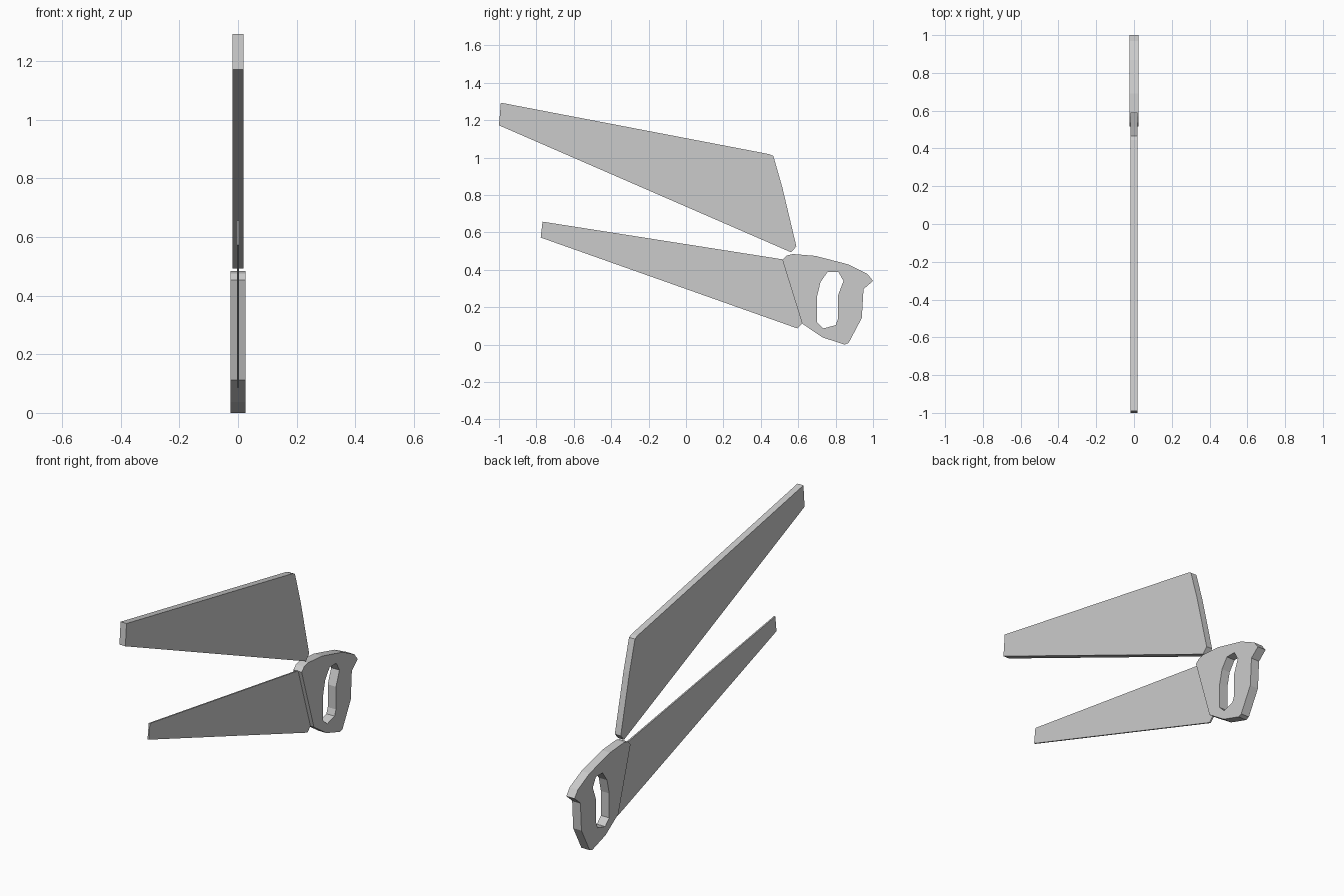
import bpy, bmesh
from mathutils import Matrix

if "Cube" in bpy.data.objects:
    bpy.data.objects.remove(bpy.data.objects["Cube"])

# maps the flat outline (u, v, depth) to world (y, z, x)
TO_SIDE = Matrix(((0, 0, 1, 0), (1, 0, 0, 0), (0, 1, 0, 0), (0, 0, 0, 1)))


def plate(name, half_width, *outlines):
    """Flat plate from (y, z) outlines; any outline inside another is a hole."""
    curve = bpy.data.curves.new(name + "_outline", 'CURVE')
    curve.dimensions = '2D'
    curve.fill_mode = 'BOTH'
    curve.extrude = half_width
    for pts in outlines:
        s = curve.splines.new('POLY')
        s.points.add(len(pts) - 1)
        for p, (y, z) in zip(s.points, pts):
            p.co = (y, z, 0, 1)
        s.use_cyclic_u = True
    helper = bpy.data.objects.new(name + "_outline", curve)
    bpy.context.collection.objects.link(helper)
    bpy.context.view_layer.update()
    mesh = bpy.data.meshes.new_from_object(
        helper.evaluated_get(bpy.context.evaluated_depsgraph_get()))
    bpy.data.objects.remove(helper)

    bm = bmesh.new()
    bm.from_mesh(mesh)
    bm.transform(TO_SIDE)
    bmesh.ops.remove_doubles(bm, verts=bm.verts, dist=0.0005)
    bmesh.ops.recalc_face_normals(bm, faces=bm.faces)
    for f in bm.faces:
        f.smooth = False
    bm.to_mesh(mesh)
    bm.free()
    mesh.name = name
    obj = bpy.data.objects.new(name, mesh)
    bpy.context.collection.objects.link(obj)
    return obj


# thick tapered blade cover, lifted above the saw
plate("blade_cover", 0.018, [
    (-0.99, 1.293), (-1.0, 1.172), (0.562, 0.493), (0.59, 0.525),
    (0.515, 0.84), (0.467, 1.008), (0.445, 1.018)])

# thin tapered blade, its heel just seated in the handle
plate("saw_blade", 0.004, [
    (-0.767, 0.657), (-0.777, 0.572), (0.596, 0.086), (0.621, 0.113),
    (0.63, 0.13), (0.53, 0.45), (0.513, 0.456)])

# handle with grip opening
plate("handle", 0.025, [
    (0.515, 0.453), (0.537, 0.475), (0.57, 0.484), (0.692, 0.474),
    (0.869, 0.428), (0.97, 0.378), (1.0, 0.34), (0.949, 0.296),
    (0.94, 0.142), (0.869, 0.008), (0.848, 0.0), (0.73, 0.038),
    (0.621, 0.112)],
    [(0.757, 0.388), (0.815, 0.388), (0.842, 0.34), (0.812, 0.26),
     (0.812, 0.136), (0.80, 0.104), (0.735, 0.086), (0.70, 0.12),
     (0.70, 0.254), (0.719, 0.334)])
